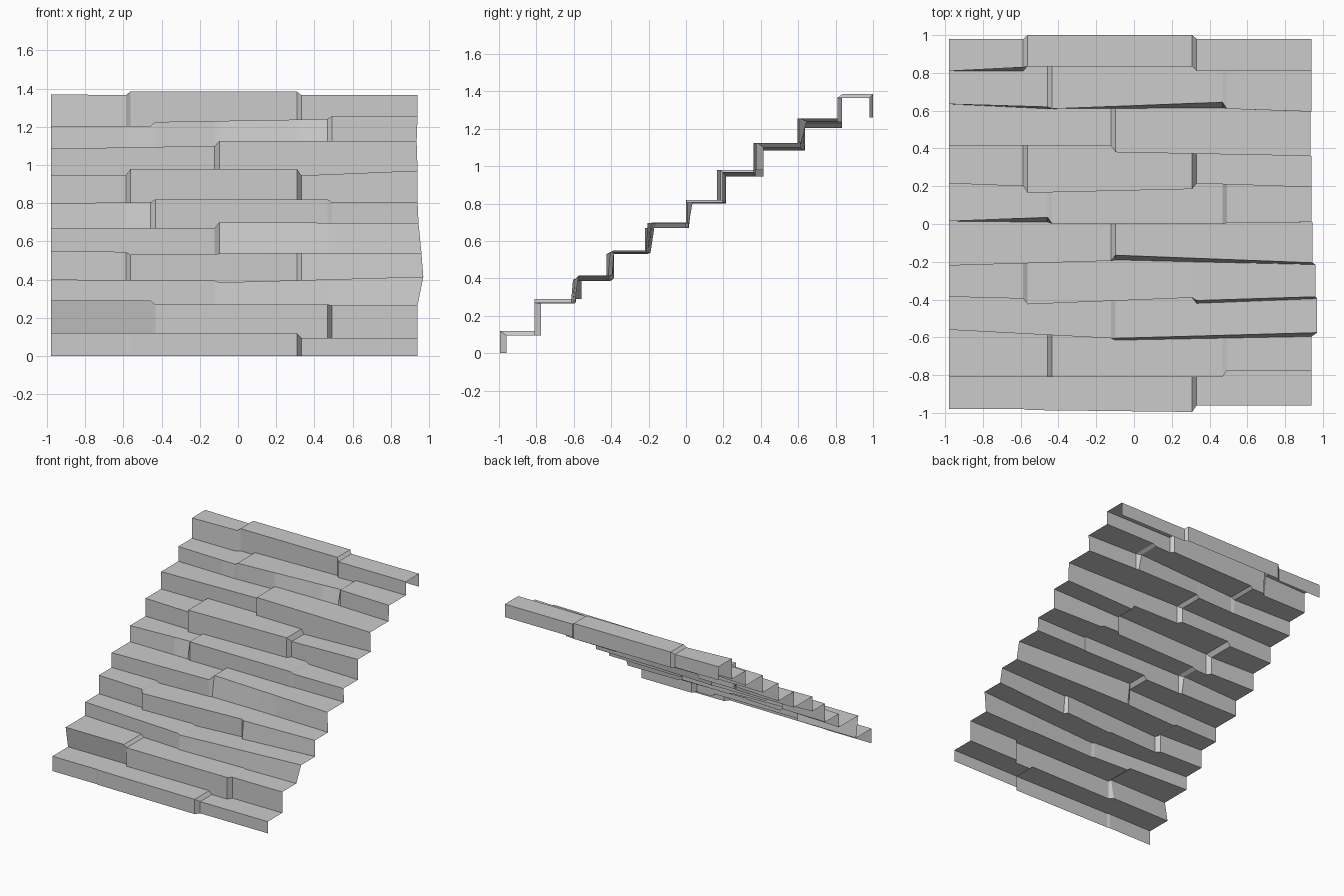
import bpy, bmesh

if "Cube" in bpy.data.objects:
    bpy.data.objects.remove(bpy.data.objects["Cube"])

LEFT = -0.98
GAP = 0.012
# joint layouts of the bonded stones
A, B, C = (-0.575, 0.32), (-0.445, 0.48), (-0.11,)

# course: joints, right end, stones as (y left, y right, z left, z right[, lean left, lean right])
COURSES = [
    (A, 0.94, [(-.98, -.98, .12, .12), (-.985, -.995, .12, .12), (-.96, -.96, .095, .095)]),
    (B, 0.94, [(-.81, -.81, .29, .29, -.03, -.03), (-.81, -.81, .27, .27), (-.775, -.775, .265, .265)]),
    (C, 0.97, [(-.56, -.605, .40, .395), (-.605, -.575, .385, .415, .01, .02)]),
    (A, 0.96, [(-.385, -.395, .55, .545), (-.425, -.39, .53, .54), (-.405, -.385, .54, .54, .015, .01)]),
    (C, 0.945, [(-.22, -.195, .67, .67), (-.165, -.205, .70, .695, .025, .01)]),
    (B, 0.94, [(.015, .035, .80, .805, 0, .025), (0, 0, .82, .82), (.005, .01, .805, .805)]),
    (A, 0.94, [(.215, .20, .945, .945), (.165, .185, .98, .98), (.215, .195, .945, .97)]),
    (C, 0.935, [(.415, .415, 1.085, 1.1), (.38, .36, 1.125, 1.125)]),
    (B, 0.94, [(.635, .62, 1.205, 1.205, 0, .01), (.61, .645, 1.225, 1.24, 0, .03), (.61, .595, 1.255, 1.255)]),
    (A, 0.94, [(.81, .83, 1.37, 1.365, 0, .02), (.835, .835, 1.385, 1.385), (.81, .81, 1.365, 1.365)]),
]
# back drop of the top course
BACK = (A, 0.94, [(.98, .98, 1.26, 1.26), (1, 1, 1.26, 1.26), (.98, .98, 1.26, 1.26)])


def outline(course):
    """Front edge of a course as points (x, y top, z top, lean)."""
    joints, end, stones = course
    pts = []
    for i, s in enumerate(stones):
        a = LEFT if i == 0 else joints[i - 1] + GAP
        b = end if i == len(joints) else joints[i] - GAP
        lean = s[4:] or (0, 0)
        pts += [(a, s[0], s[2], lean[0]), (b, s[1], s[3], lean[1])]
    return pts


def sample(pts, x):
    """Point on the outline at x; None means its right end."""
    if x is None:
        return pts[-1]
    for p, q in zip(pts, pts[1:]):
        if x <= q[0] + 1e-6:
            t = (x - p[0]) / (q[0] - p[0])
            return (x,) + tuple(p[k] + t * (q[k] - p[k]) for k in (1, 2, 3))
    return pts[-1]


def strip(bm, low, high):
    lo = [bm.verts.new(p) for p in low]
    hi = [bm.verts.new(p) for p in high]
    for i in range(len(lo) - 1):
        bm.faces.new((lo[i], lo[i + 1], hi[i + 1], hi[i]))


def build(name, below, here, above):
    bm = bmesh.new()
    xs = set()
    for pts in (below, here, above):
        if pts:
            xs |= {round(p[0], 4) for p in pts[:-1]}
    xs = sorted(xs) + [None]
    edge = [sample(here, x) for x in xs]
    under = [sample(below, x) if below else (e[0], 0, 0, 0) for x, e in zip(xs, edge)]
    top = [e[:3] for e in edge]
    # riser
    strip(bm, [(u[0], e[1] - e[3], u[2]) for e, u in zip(edge, under)], top)
    # tread
    if above:
        nxt = [sample(above, x) for x in xs]
        strip(bm, top, [(e[0], n[1] - n[3], e[2]) for e, n in zip(edge, nxt)])
    bmesh.ops.remove_doubles(bm, verts=bm.verts, dist=1e-5)
    mesh = bpy.data.meshes.new(name)
    bm.to_mesh(mesh)
    bm.free()
    bpy.context.collection.objects.link(bpy.data.objects.new(name, mesh))


lines = [outline(c) for c in COURSES + [BACK]]
for i, line in enumerate(lines):
    last = i == len(lines) - 1
    build("back_drop" if last else f"stone_step_{i + 1}",
          lines[i - 1] if i else None, line, None if last else lines[i + 1])
